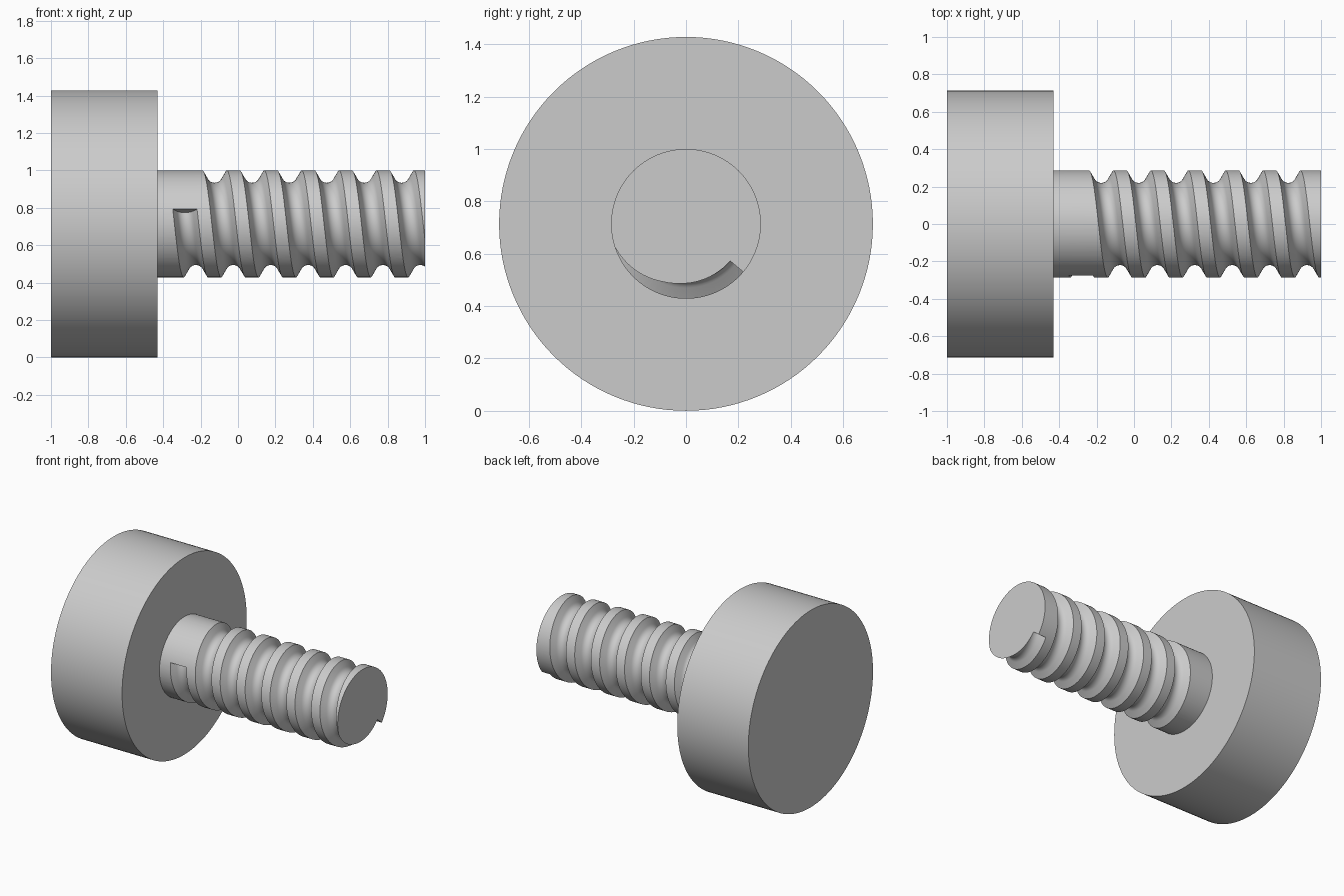
import bpy
import bmesh
from math import sin, cos, radians, pi

if "Cube" in bpy.data.objects:
    bpy.data.objects.remove(bpy.data.objects["Cube"], do_unlink=True)

HEAD_R, SHAFT_R, PITCH = 0.714, 0.286, 0.2
AXIS_Z = HEAD_R
FACE_X = -0.43

grey = bpy.data.materials.new("plain grey")
grey.use_nodes = True
colour = (0.6, 0.6, 0.6, 1)
grey.diffuse_color = colour
grey.node_tree.nodes["Principled BSDF"].inputs["Base Color"].default_value = colour


def rod(name, radius, x0, x1):
    """Cylinder lying along x, on the screw axis."""
    bpy.ops.mesh.primitive_cylinder_add(
        vertices=128, radius=radius, depth=x1 - x0,
        location=((x0 + x1) / 2, 0, AXIS_Z), rotation=(0, pi / 2, 0))
    obj = bpy.context.object
    bpy.ops.object.transform_apply(location=True, rotation=True)
    obj.name = name
    obj.data.materials.append(grey)
    return obj


def smooth(obj):
    bpy.ops.object.select_all(action="DESELECT")
    obj.select_set(True)
    bpy.context.view_layer.objects.active = obj
    bpy.ops.object.shade_smooth_by_angle(angle=radians(30))


def groove_cutter():
    """Round-bottomed groove section swept along the thread helix."""
    # Section as (offset along axis, radius): open top, sloped flanks, round floor
    arc_r, arc_depth = 0.047, 0.019
    section = [(0.065, SHAFT_R + 0.04), (0.065, SHAFT_R)]
    for i in range(13):
        a = radians(28 + 124 * i / 12)
        section.append((arc_r * cos(a), SHAFT_R - arc_depth - arc_r * sin(a)))
    section += [(-0.065, SHAFT_R), (-0.065, SHAFT_R + 0.04)]

    # Angle is measured in the y-z plane; the front is at 180 degrees
    start, end = 164, 320 + 360 * 6
    steps = 460
    bm = bmesh.new()
    rings = []
    for i in range(steps + 1):
        deg = start + (end - start) * i / steps
        a = radians(deg)
        x = -0.275 + PITCH * (deg - 180) / 360
        rings.append([bm.verts.new((x + dx, r * cos(a), AXIS_Z + r * sin(a)))
                      for dx, r in section])
    n = len(section)
    for p, q in zip(rings, rings[1:]):
        for j in range(n):
            k = (j + 1) % n
            bm.faces.new((p[j], p[k], q[k], q[j]))
    bm.faces.new(rings[0])
    bm.faces.new(rings[-1])
    bmesh.ops.recalc_face_normals(bm, faces=bm.faces[:])
    mesh = bpy.data.meshes.new("groove_cutter")
    bm.to_mesh(mesh)
    bm.free()
    mesh.materials.append(grey)
    obj = bpy.data.objects.new("groove_cutter", mesh)
    bpy.context.collection.objects.link(obj)
    obj.hide_render = True
    return obj


# Head
head = rod("head", HEAD_R, -1, FACE_X)
smooth(head)

# Threaded shaft, its end set a little into the head
shaft = rod("threaded_shaft", SHAFT_R, FACE_X - 0.02, 1)
cutter = groove_cutter()
cut = shaft.modifiers.new("thread groove", "BOOLEAN")
cut.operation = "DIFFERENCE"
cut.solver = "EXACT"
cut.object = cutter
bpy.context.view_layer.objects.active = shaft
bpy.ops.object.modifier_apply(modifier=cut.name)
bpy.data.objects.remove(cutter, do_unlink=True)
smooth(shaft)
